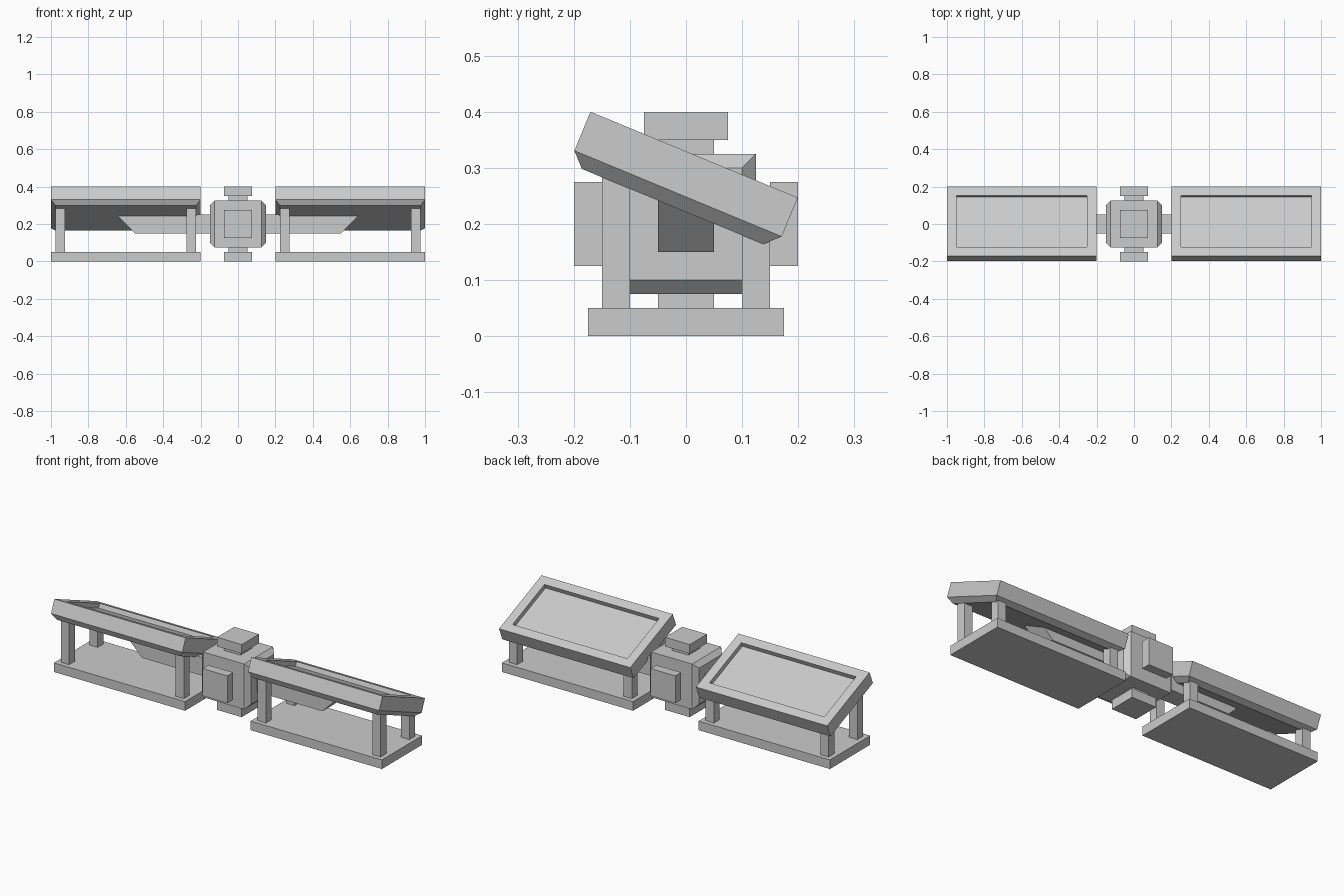
import bpy, bmesh, math
from mathutils import Matrix

if "Cube" in bpy.data.objects:
    bpy.data.objects.remove(bpy.data.objects["Cube"])


def finish(name, bm, matrix=Matrix()):
    bm.transform(matrix)
    bmesh.ops.recalc_face_normals(bm, faces=bm.faces)
    mesh = bpy.data.meshes.new(name)
    bm.to_mesh(mesh)
    bm.free()
    ob = bpy.data.objects.new(name, mesh)
    bpy.context.collection.objects.link(ob)
    return ob


def box(name, center, size):
    bm = bmesh.new()
    bmesh.ops.create_cube(bm, size=1)
    return finish(name, bm, Matrix.Translation(center) @ Matrix.Diagonal((*size, 1)))


def loft(name, rings, matrix):
    """Stack rectangles given as (half x, half y, z) and cap both ends."""
    bm = bmesh.new()
    loops = [[bm.verts.new((sx * hx, sy * hy, z))
              for sx, sy in ((-1, -1), (1, -1), (1, 1), (-1, 1))]
             for hx, hy, z in rings]
    for a, b in zip(loops, loops[1:]):
        for i in range(4):
            j = (i + 1) % 4
            bm.faces.new((a[i], a[j], b[j], b[i]))
    bm.faces.new(loops[0])
    bm.faces.new(loops[-1])
    return finish(name, bm, matrix)


def extrude_xz(name, profile, half_y):
    bm = bmesh.new()
    face = bm.faces.new([bm.verts.new((x, -half_y, z)) for x, z in profile])
    ext = bmesh.ops.extrude_face_region(bm, geom=[face])
    verts = [v for v in ext["geom"] if isinstance(v, bmesh.types.BMVert)]
    bmesh.ops.translate(bm, verts=verts, vec=(0, 2 * half_y, 0))
    return finish(name, bm)


MID = 0.2

# Central hub with chamfered left and right ends
loft("hub_body",
     [(0.1, 0.1, -0.15), (0.125, 0.125, -0.125), (0.125, 0.125, 0.125), (0.1, 0.1, 0.15)],
     Matrix.Translation((0, 0, MID)) @ Matrix.Rotation(math.pi / 2, 4, 'Y'))

# Ports on the hub: narrow neck and wider plate on four sides
for label, y, z in (("front", -1, 0), ("back", 1, 0), ("top", 0, 1), ("bottom", 0, -1)):
    def port(part, dist, width, thick):
        box(f"{label}_port_{part}", (0, y * dist, MID + z * dist),
            (width, thick if y else width, thick if z else width))
    port("neck", 0.1375, 0.1, 0.025)
    port("plate", 0.175, 0.15, 0.05)

# Left and right wings
tilt = math.radians(22.5)
for side, s in (("left", -1), ("right", 1)):
    cx = 0.6 * s
    # Arm with slanted end
    extrude_xz(f"{side}_arm", [(s * x, z) for x, z in
               ((0.15, 0.15), (0.55, 0.15), (0.65, 0.25), (0.15, 0.25))], 0.05)
    # Base slab
    box(f"{side}_base", (cx, 0, 0.025), (0.8, 0.35, 0.05))
    # Posts reaching into the tilted panel
    for row, y, top in (("front", -0.125, 0.3), ("back", 0.125, 0.2)):
        for end, dx in (("a", -0.35), ("b", 0.35)):
            box(f"{side}_{row}_post_{end}", (cx + dx, y, (0.05 + top) / 2),
                (0.05, 0.05, top - 0.05))
    # Tilted panel: chamfered underside and recessed top
    loft(f"{side}_panel",
         [(0.375, 0.175, -0.1), (0.4, 0.2, -0.075), (0.4, 0.2, 0),
          (0.35, 0.15, 0), (0.35, 0.15, -0.025)],
         Matrix.Translation((cx, 0.0145, 0.3235)) @ Matrix.Rotation(-tilt, 4, 'X'))
